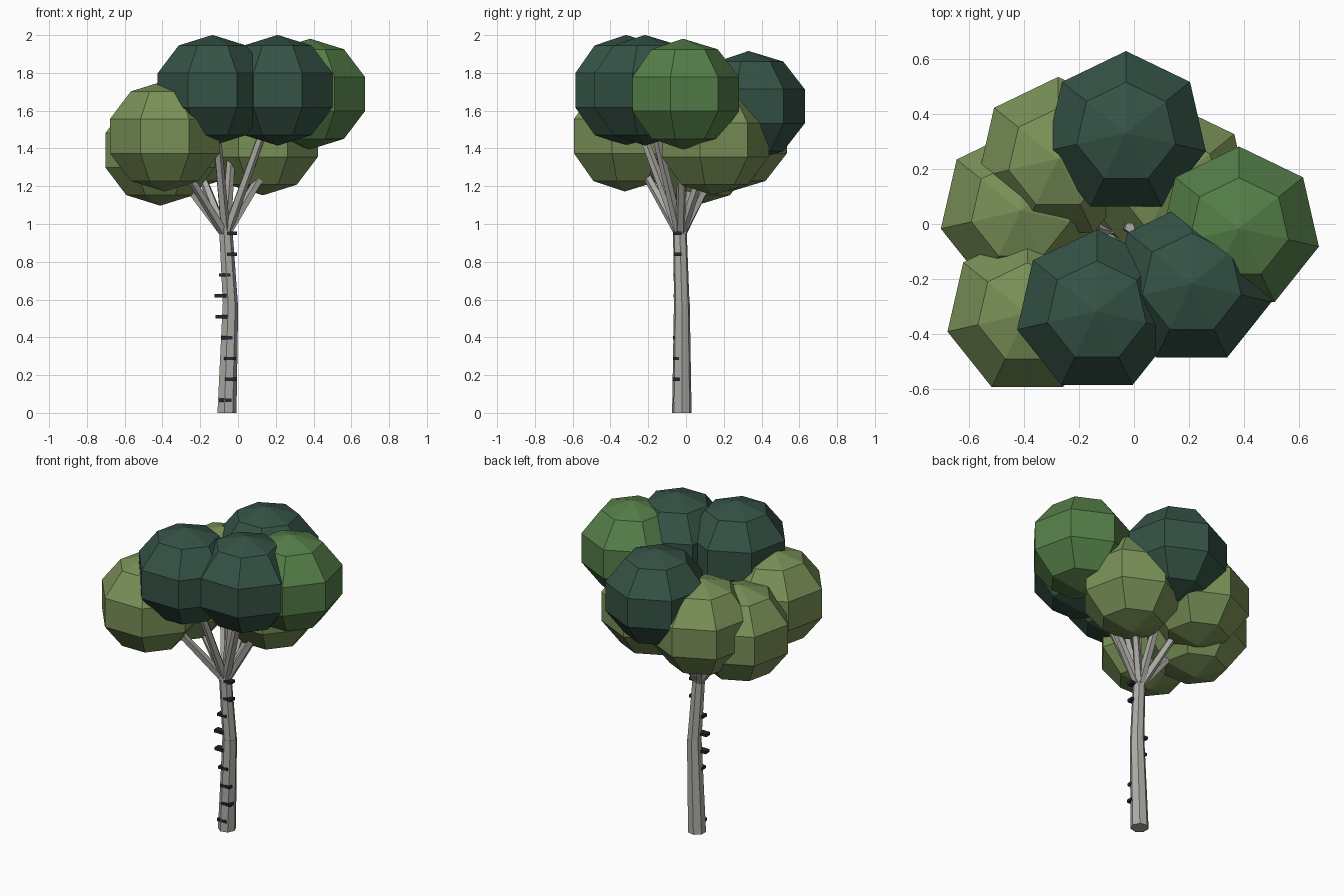
import bpy, bmesh, math
from mathutils import Vector, Matrix

if "Cube" in bpy.data.objects:
    bpy.data.objects.remove(bpy.data.objects["Cube"])


def material(name, rgb):
    m = bpy.data.materials.new(name)
    m.diffuse_color = (*rgb, 1)
    m.use_nodes = True
    m.node_tree.nodes["Principled BSDF"].inputs["Base Color"].default_value = m.diffuse_color
    return m


def finish(bm, name, mat):
    bmesh.ops.recalc_face_normals(bm, faces=bm.faces)
    me = bpy.data.meshes.new(name)
    bm.to_mesh(me)
    bm.free()
    me.materials.append(mat)
    ob = bpy.data.objects.new(name, me)
    bpy.context.collection.objects.link(ob)
    return ob


DARK = material("dark_leaf", (0.035, 0.085, 0.06))
GREEN = material("green_leaf", (0.09, 0.21, 0.065))
LIGHT = material("light_leaf", (0.19, 0.28, 0.095))
BARK = material("pale_bark", (0.42, 0.41, 0.38))
MARK = material("bark_mark", (0.017, 0.02, 0.03))


def tube(name, rings, sides, mat):
    """Closed faceted tube through horizontal rings (x, y, z, radius)."""
    bm = bmesh.new()
    loops = []
    for x, y, z, r in rings:
        loops.append([bm.verts.new((x + r * math.cos(a), y + r * math.sin(a), z))
                      for a in (math.tau * i / sides for i in range(sides))])
    for lo, hi in zip(loops, loops[1:]):
        for i in range(sides):
            j = (i + 1) % sides
            bm.faces.new((lo[i], lo[j], hi[j], hi[i]))
    bm.faces.new(loops[0])
    bm.faces.new(loops[-1])
    return finish(bm, name, mat)


# Two trunk segments, bent at mid height
tube("lower_trunk", [(-0.061, -0.022, 0, 0.053), (-0.042, -0.022, 0.58, 0.043)], 7, BARK)
tube("upper_trunk", [(-0.042, -0.022, 0.57, 0.042), (-0.067, -0.033, 0.98, 0.037)], 7, BARK)

# Seven-sided leaf balls: centre and colour
balls = [
    ((-0.135, -0.318, 1.708), DARK),
    ((0.210, -0.217, 1.708), DARK),
    ((-0.029, 0.331, 1.623), DARK),
    ((0.382, -0.016, 1.688), GREEN),
    ((-0.276, 0.237, 1.465), LIGHT),
    ((-0.412, 0.049, 1.390), LIGHT),
    ((-0.388, -0.325, 1.465), LIGHT),
    ((0.132, 0.141, 1.445), LIGHT),
]


def branch(name, end):
    start = Vector((-0.065, -0.03, 0.94))
    axis = Vector(end) - start
    bm = bmesh.new()
    rot = axis.to_track_quat('Z', 'Y').to_matrix().to_4x4()
    bmesh.ops.create_cone(bm, cap_ends=True, segments=5, radius1=0.027, radius2=0.02,
                          depth=axis.length,
                          matrix=Matrix.Translation(start + axis / 2) @ rot)
    finish(bm, name, BARK)


for n, (pos, mat) in enumerate(balls, 1):
    bm = bmesh.new()
    bmesh.ops.create_uvsphere(bm, u_segments=7, v_segments=5, radius=1,
                              matrix=Matrix.Translation(pos) @ Matrix.Diagonal((0.313, 0.313, 0.293, 1)))
    finish(bm, f"leaf_ball_{n}", mat)
    branch(f"branch_{n}", pos)
branch("centre_branch", (-0.015, -0.012, 1.66))

# Short dark bark marks winding across the front
for n, x in enumerate((-0.066, -0.037, -0.042, -0.06, -0.087, -0.093, -0.07, -0.035, -0.035)):
    z = 0.067 + 0.1105 * n
    bm = bmesh.new()
    front = -0.073 + 0.008 * min(z, 0.6) / 0.6
    bmesh.ops.create_cube(bm, size=1, matrix=Matrix.Translation((x, front + 0.02, z))
                          @ Matrix.Diagonal((0.062, 0.04, 0.018, 1)))
    finish(bm, f"bark_mark_{n + 1}", MARK)
